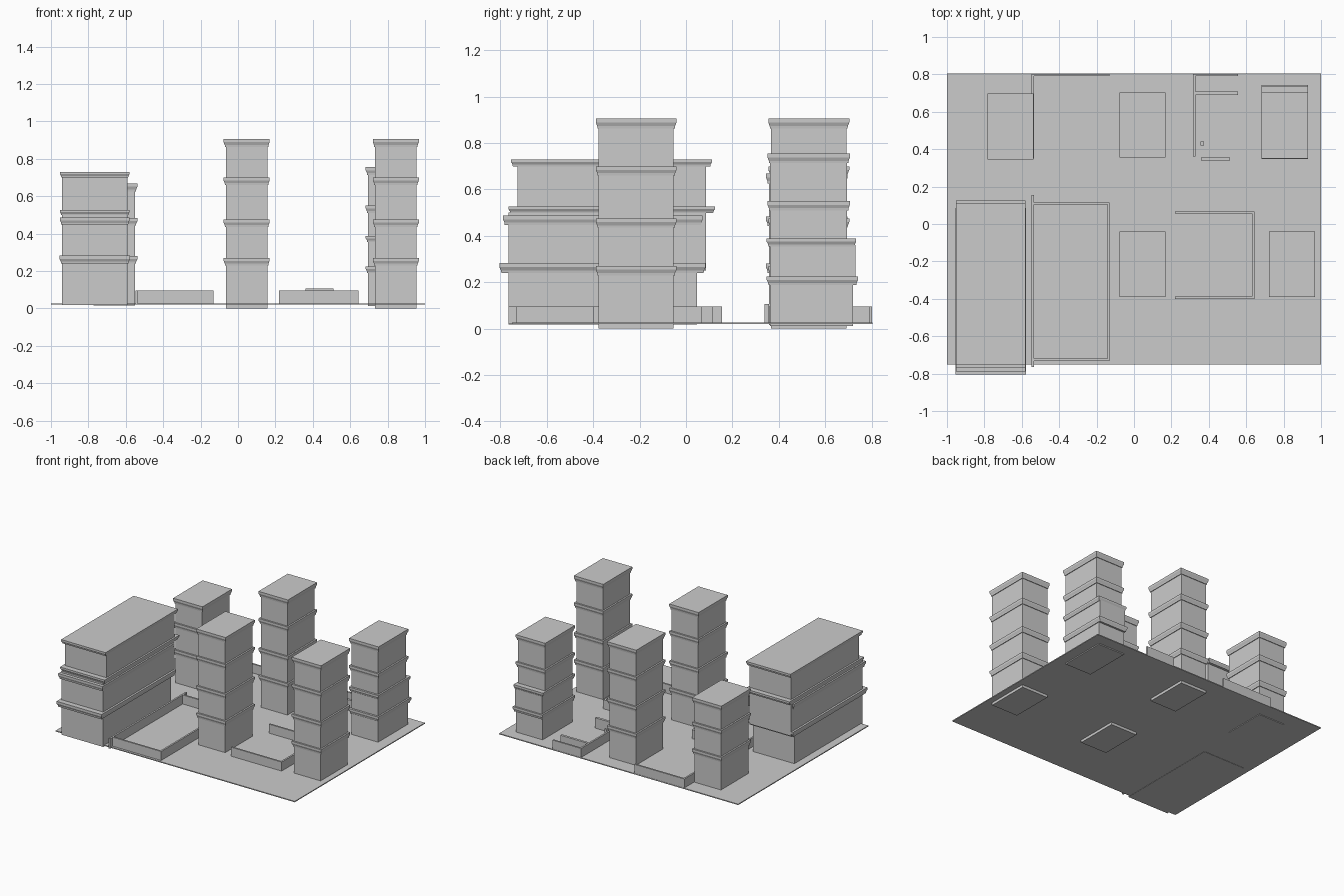
import bpy, bmesh

if "Cube" in bpy.data.objects:
    bpy.data.objects.remove(bpy.data.objects["Cube"])

def loft(name, x0, x1, y0, y1, rings):
    """Stack of rectangles; each ring is (z, outward offset)."""
    bm = bmesh.new()
    loops = []
    for z, o in rings:
        loops.append([bm.verts.new(p) for p in (
            (x0 - o, y0 - o, z), (x1 + o, y0 - o, z),
            (x1 + o, y1 + o, z), (x0 - o, y1 + o, z))])
    bm.faces.new(loops[0][::-1])
    bm.faces.new(loops[-1])
    for a, b in zip(loops, loops[1:]):
        for i in range(4):
            j = (i + 1) % 4
            bm.faces.new((a[i], a[j], b[j], b[i]))
    me = bpy.data.meshes.new(name)
    bm.to_mesh(me)
    bm.free()
    ob = bpy.data.objects.new(name, me)
    bpy.context.collection.objects.link(ob)
    return ob

def box(name, x0, x1, y0, y1, z0, z1):
    return loft(name, x0, x1, y0, y1, [(z0, 0), (z1, 0)])

def cornice(name, x0, x1, y0, y1, z0, z1, out=0.012):
    h = z1 - z0
    return loft(name, x0, x1, y0, y1, [
        (z0, out * 0.4), (z0 + h * 0.25, out * 0.5),
        (z0 + h * 0.6, out), (z1, out)])

def tower(name, x0, x1, y0, y1, base, top, bands):
    box(name + "_body", x0, x1, y0, y1, base, top)
    for z in bands:
        cornice(name + "_floor_band", x0, x1, y0, y1, z - 0.04, z)
    cornice(name + "_roof_cornice", x0, x1, y0, y1, top - 0.042, top)

# ground slab
box("ground", -1, 1, -0.75, 0.805, 0.02, 0.027)

# four-storey towers
levels = (0.27, 0.475, 0.70)
tower("front_middle_tower", -0.065, 0.157, -0.377, -0.053, 0, 0.905, levels)
tower("front_right_tower", 0.733, 0.955, -0.377, -0.053, 0, 0.905, levels)
tower("back_middle_tower", -0.065, 0.157, 0.367, 0.692, 0, 0.905, levels)

# three-storey tower
tower("back_left_tower", -0.772, -0.55, 0.357, 0.685, 0.015, 0.668, (0.28, 0.483))

# back right tower with a deeper second storey
tower("back_right_tower", 0.695, 0.918, 0.363, 0.695, 0.012, 0.755, (0.55,))
box("back_right_tower_ground_storey", 0.695, 0.918, 0.363, 0.72, 0.012, 0.20)
box("back_right_tower_second_storey", 0.695, 0.918, 0.363, 0.73, 0.20, 0.36)
cornice("back_right_tower_lower_band", 0.695, 0.918, 0.36, 0.73, 0.188, 0.225)
cornice("back_right_tower_middle_band", 0.695, 0.918, 0.36, 0.722, 0.355, 0.388)

# long block: three storeys slightly shifted from each other
bx = (-0.94, -0.592)
box("long_block_ground_storey", *bx, -0.765, 0.047, 0.018, 0.25)
box("long_block_second_storey", *bx, -0.765, 0.086, 0.25, 0.50)
box("long_block_third_storey", *bx, -0.727, 0.086, 0.50, 0.72)
cornice("long_block_lower_band", *bx, -0.79, 0.07, 0.24, 0.282, 0.015)
cornice("long_block_middle_band", *bx, -0.777, 0.06, 0.447, 0.487, 0.012)
cornice("long_block_upper_band", *bx, -0.753, 0.112, 0.498, 0.527, 0.013)
cornice("long_block_roof_cornice", *bx, -0.742, 0.1, 0.70, 0.73, 0.012)

# low courtyard walls: (x0, x1, y0, y1)
Z0, Z1 = 0.02, 0.095
walls = {
    "left_court_side_wall": (-0.548, -0.535, -0.765, 0.155),
    "left_court_back_wall": (-0.548, -0.13, 0.103, 0.116),
    "left_court_front_wall": (-0.548, -0.13, -0.733, -0.72),
    "left_court_inner_wall": (-0.143, -0.13, -0.733, 0.116),
    "right_court_back_wall": (0.22, 0.645, 0.055, 0.068),
    "right_court_side_wall": (0.632, 0.645, -0.40, 0.068),
    "right_court_front_wall": (0.22, 0.645, -0.40, -0.387),
    "rear_left_court_side_wall": (-0.548, -0.535, 0.35, 0.803),
    "rear_left_court_back_wall": (-0.548, -0.13, 0.79, 0.803),
    "rear_right_court_side_wall": (0.315, 0.328, 0.36, 0.803),
    "rear_right_court_back_wall": (0.315, 0.555, 0.79, 0.803),
    "rear_right_court_inner_wall": (0.315, 0.555, 0.69, 0.708),
}
for name, (x0, x1, y0, y1) in walls.items():
    box(name, x0, x1, y0, y1, Z0, Z1)

# small sill and posts at the rear right court entrance
box("court_sill", 0.36, 0.51, 0.338, 0.357, 0.02, 0.105)
box("court_post", 0.355, 0.375, 0.42, 0.44, 0.02, 0.09)
